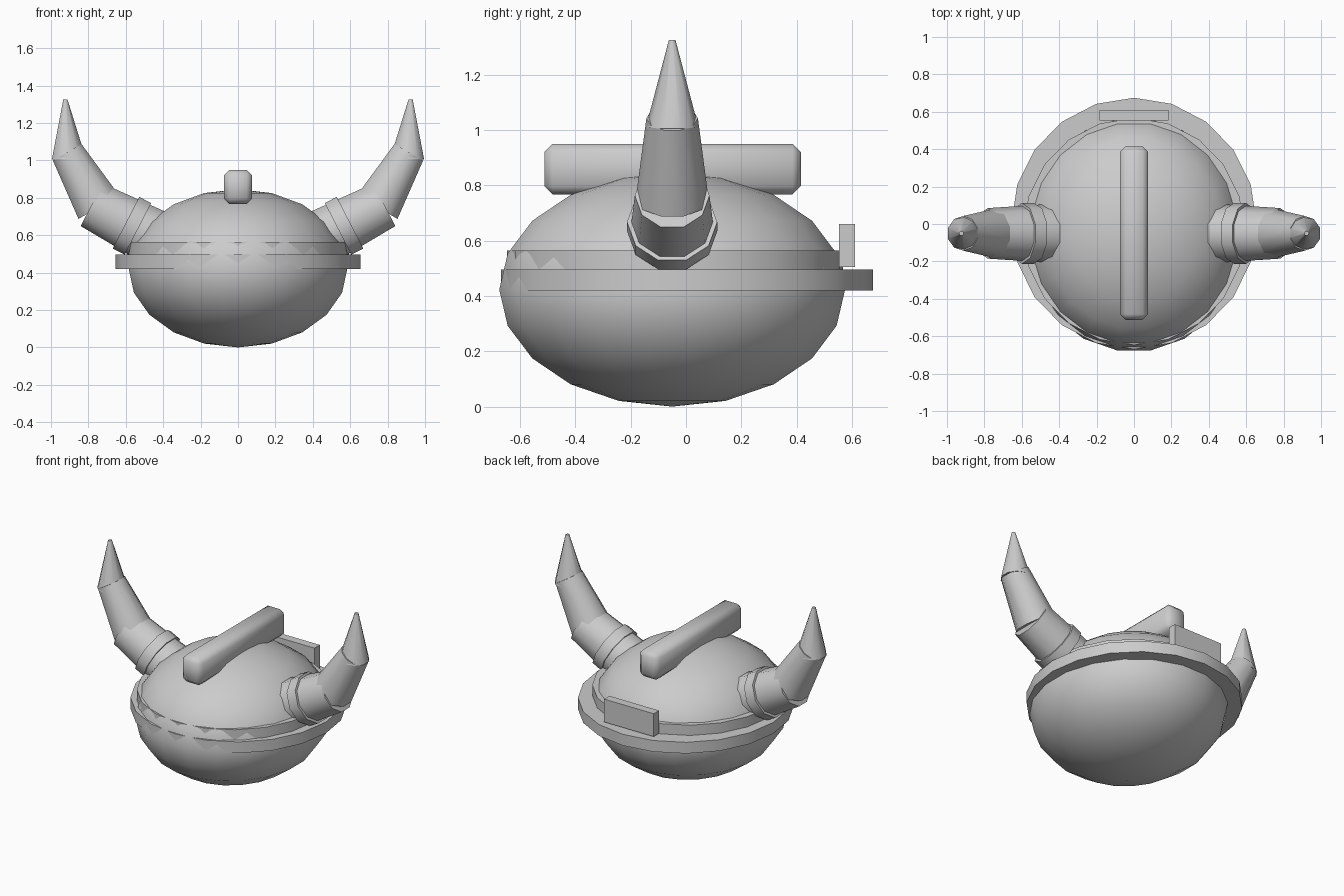
import bpy, bmesh, math
from mathutils import Matrix, Vector

if "Cube" in bpy.data.objects:
    bpy.data.objects.remove(bpy.data.objects["Cube"])


def finish(bm, name, angle=50, mirror=False):
    mesh = bpy.data.meshes.new(name)
    bmesh.ops.recalc_face_normals(bm, faces=bm.faces)
    bm.to_mesh(mesh)
    bm.free()
    ob = bpy.data.objects.new(name, mesh)
    bpy.context.collection.objects.link(ob)
    if mirror:
        ob.modifiers.new("Mirror", 'MIRROR').use_axis[0] = True
    bpy.ops.object.select_all(action='DESELECT')
    ob.select_set(True)
    bpy.context.view_layer.objects.active = ob
    bpy.ops.object.shade_smooth_by_angle(angle=math.radians(angle))
    return ob


def placed(loc, size):
    return Matrix.Translation(loc) @ Matrix.Diagonal((*size, 1))


def disc(name, rx, ry, cy, z0, z1):
    bm = bmesh.new()
    bmesh.ops.create_cone(bm, cap_ends=True, segments=20, radius1=1, radius2=1, depth=1,
                          matrix=placed((0, cy, (z0 + z1) / 2), (rx, ry, z1 - z0)))
    finish(bm, name)


def box(name, lo, hi, bevel=0):
    lo, hi = Vector(lo), Vector(hi)
    bm = bmesh.new()
    bmesh.ops.create_cube(bm, size=1, matrix=placed((lo + hi) / 2, hi - lo))
    if bevel:
        bmesh.ops.bevel(bm, geom=bm.edges[:], offset=bevel, segments=1, affect='EDGES')
    finish(bm, name)


def horn_part(name, start, end, r1, r2):
    # ten-sided tapered segment between two points in the xz plane
    a, b = Vector((start[0], -0.05, start[1])), Vector((end[0], -0.05, end[1]))
    d = b - a
    m = Matrix.Translation((a + b) / 2) @ Matrix.Rotation(math.atan2(d.x, d.z), 4, 'Y')
    bm = bmesh.new()
    bmesh.ops.create_cone(bm, cap_ends=True, segments=10, radius1=r1, radius2=r2,
                          depth=d.length, matrix=m)
    finish(bm, name, mirror=True)


# rounded dome with flats facing the axes
bm = bmesh.new()
k = 1 / math.cos(math.pi / 20)
bmesh.ops.create_uvsphere(bm, u_segments=20, v_segments=10, radius=1,
                          matrix=placed((0, -0.05, 0.423), (0.585 * k, 0.625 * k, 0.423))
                          @ Matrix.Rotation(math.pi / 20, 4, 'Z'))
finish(bm, "dome")

# brim, band and rear plate
disc("brim", 0.656, 0.672, 0.003, 0.42, 0.496)
disc("band", 0.593, 0.607, -0.04, 0.43, 0.565)
box("rear_plate", (-0.185, 0.553, 0.505), (0.185, 0.61, 0.66))

# crest along the top
box("crest", (-0.076, -0.512, 0.767), (0.076, 0.415, 0.95), 0.03)

# horns, mirrored left and right
horn_part("horn_collar", (0.535, 0.634), (0.599, 0.667), 0.163, 0.163)
horn_part("horn_base", (0.463, 0.597), (0.782, 0.763), 0.156, 0.135)
horn_part("horn_middle", (0.744, 0.75), (0.913, 1.043), 0.132, 0.093)
horn_part("horn_tip", (0.905, 1.01), (0.923, 1.325), 0.095, 0.012)
